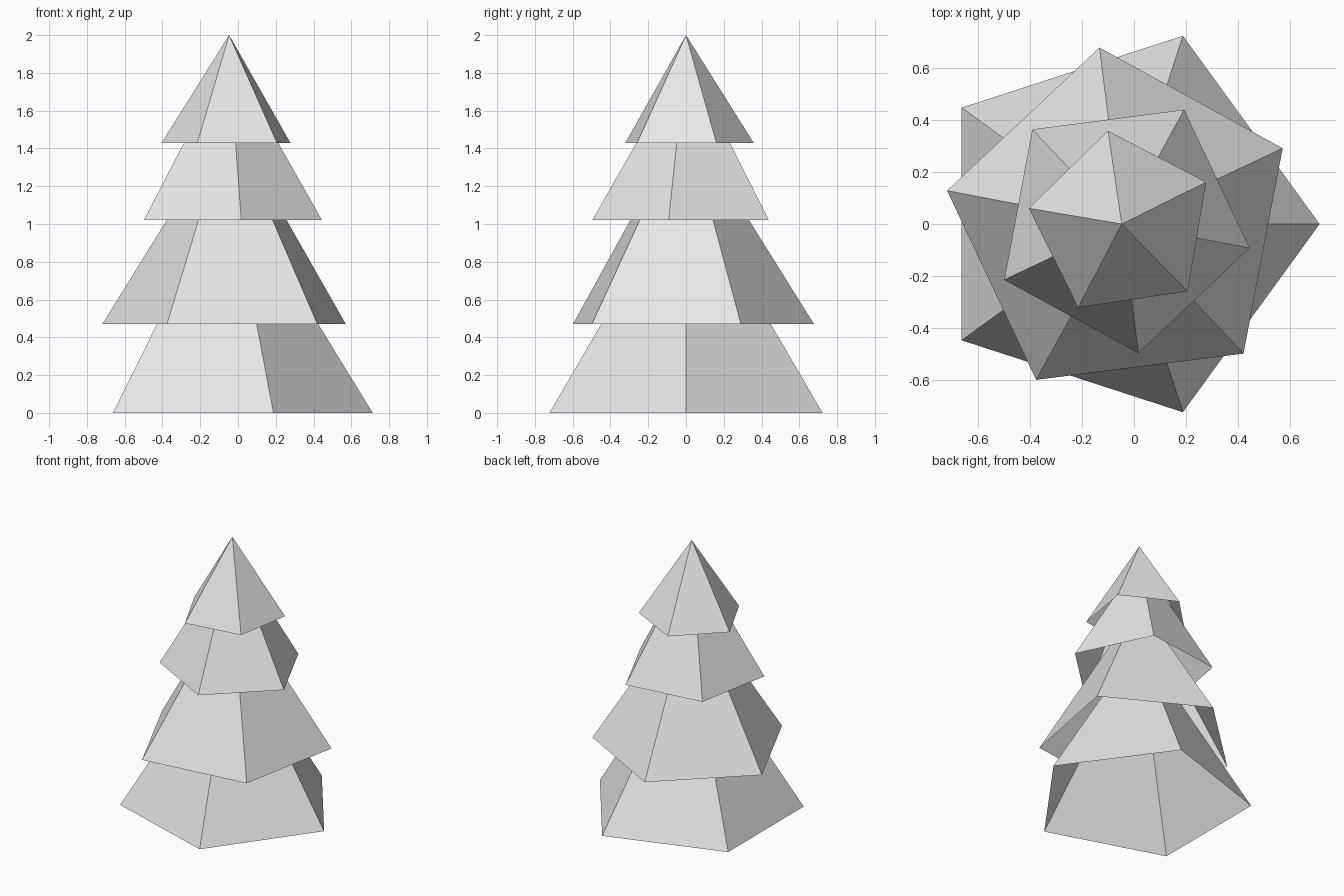
import bpy
import bmesh
from math import cos, sin, tau, radians

default_cube = bpy.data.objects.get("Cube")
if default_cube:
    bpy.data.objects.remove(default_cube, do_unlink=True)

SIDES = 5
TRUNK_AXIS_X = -0.047

# Single pale grey material
grey = bpy.data.materials.new("pale_grey")
grey.use_nodes = True
grey.diffuse_color = (0.8, 0.8, 0.8, 1)
grey.node_tree.nodes["Principled BSDF"].inputs["Base Color"].default_value = grey.diffuse_color


def add_tier(name, base, apex, radius, turn):
    """Five-sided foliage cone, open underneath, with flat faces."""
    bm = bmesh.new()
    tip = bm.verts.new((0, 0, apex - base))
    angles = [radians(turn) + tau * i / SIDES for i in range(SIDES)]
    rim = [bm.verts.new((radius * cos(a), radius * sin(a), 0)) for a in angles]
    for i in range(SIDES):
        bm.faces.new((rim[i], rim[(i + 1) % SIDES], tip))
    mesh = bpy.data.meshes.new(name)
    bm.to_mesh(mesh)
    bm.free()
    mesh.materials.append(grey)
    tier = bpy.data.objects.new(name, mesh)
    tier.location = (TRUNK_AXIS_X, 0, base)
    bpy.context.collection.objects.link(tier)


# Foliage tiers: base height, apex height, radius, turn in degrees
add_tier("bottom_foliage", 0, 1.24, 0.76, 0)
add_tier("lower_middle_foliage", 0.47, 1.555, 0.683, 25.2)
add_tier("upper_middle_foliage", 1.02, 1.89, 0.5, -10.6)
add_tier("top_foliage", 1.43, 2, 0.362, 26.4)
